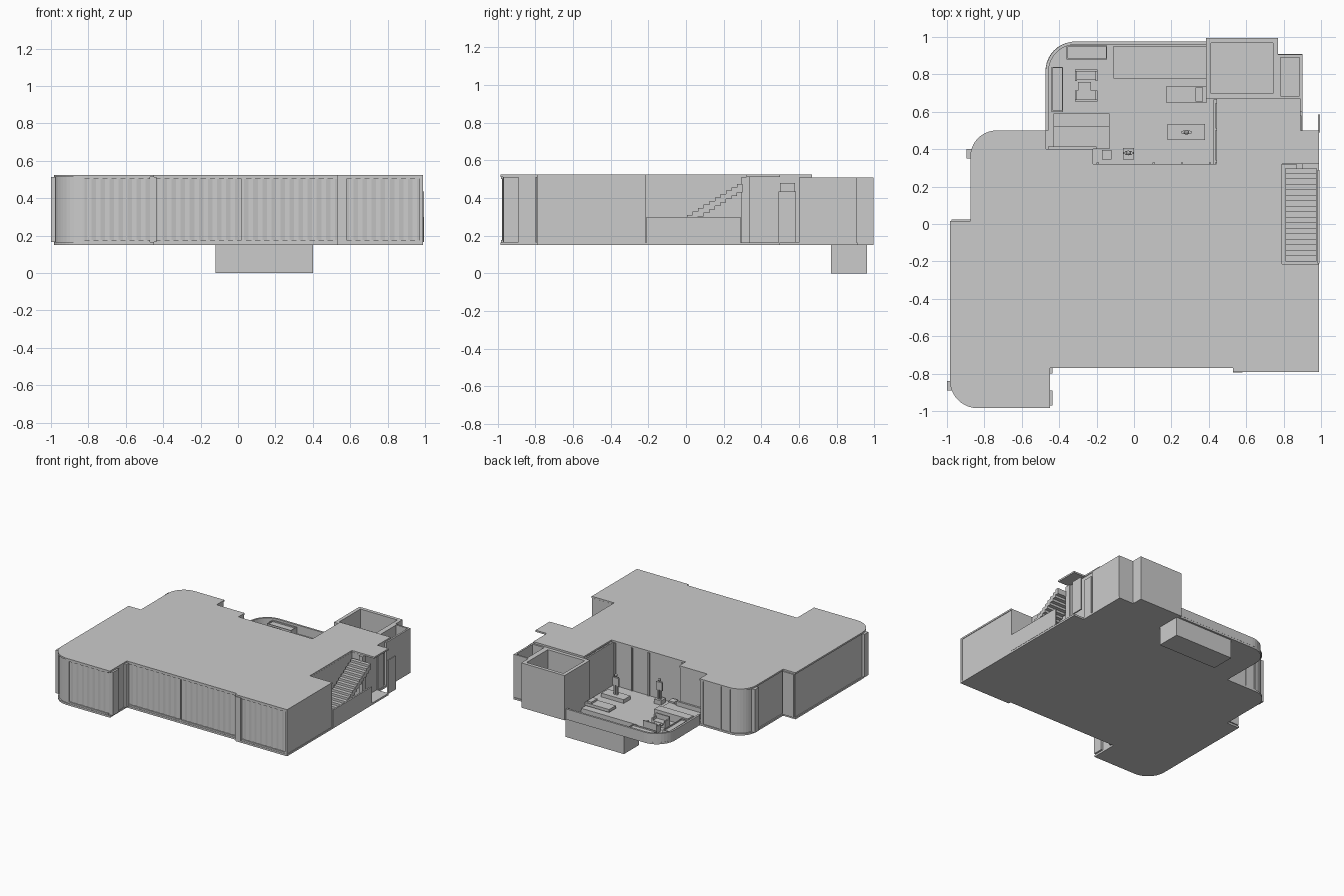
import bpy, bmesh, math
from mathutils import Vector

if "Cube" in bpy.data.objects:
    bpy.data.objects.remove(bpy.data.objects["Cube"])


def make(name, bm):
    bmesh.ops.recalc_face_normals(bm, faces=bm.faces)
    me = bpy.data.meshes.new(name)
    bm.to_mesh(me)
    bm.free()
    ob = bpy.data.objects.new(name, me)
    bpy.context.collection.objects.link(ob)
    return ob


def add_box(bm, x0, x1, y0, y1, z0, z1):
    vs = bmesh.ops.create_cube(bm, size=1)["verts"]
    for v in vs:
        v.co = Vector(((x0 + x1) / 2 + v.co.x * (x1 - x0),
                       (y0 + y1) / 2 + v.co.y * (y1 - y0),
                       (z0 + z1) / 2 + v.co.z * (z1 - z0)))


def boxes(name, *dims):
    bm = bmesh.new()
    for d in dims:
        add_box(bm, *d)
    return make(name, bm)


def rounded(pts, closed=True, n=10):
    """Points (x, y) or (x, y, radius); right-angled corners become arcs."""
    out = []
    for i, p in enumerate(pts):
        c = Vector(p[:2])
        if len(p) == 2:
            out.append(c)
            continue
        r = p[2]
        u = (Vector(pts[i - 1][:2]) - c).normalized()
        v = (Vector(pts[(i + 1) % len(pts)][:2]) - c).normalized()
        m = c + u * r + v * r
        for k in range(n + 1):
            a = math.pi / 2 * k / n
            out.append(m - u * r * math.sin(a) - v * r * math.cos(a))
    return out


def slab(name, pts, z0, z1):
    bm = bmesh.new()
    f = bm.faces.new([bm.verts.new((p.x, p.y, z0)) for p in rounded(pts)])
    g = bmesh.ops.extrude_face_region(bm, geom=[f])["geom"]
    for v in g:
        if isinstance(v, bmesh.types.BMVert):
            v.co.z = z1
    return make(name, bm)


def wall(name, path, z0, z1, t):
    bm = bmesh.new()
    lo = [bm.verts.new((p[0], p[1], z0)) for p in path]
    hi = [bm.verts.new((p[0], p[1], z1)) for p in path]
    for i in range(len(path) - 1):
        bm.faces.new((lo[i], lo[i + 1], hi[i + 1], hi[i]))
    ob = make(name, bm)
    m = ob.modifiers.new("thickness", "SOLIDIFY")
    m.thickness, m.offset, m.use_even_offset = t, 0, True
    return ob


def curtain(name, x0, x1, y):
    n = int((x1 - x0) / 0.012)
    path = [(x0 + (x1 - x0) * i / n, y + 0.003 * math.sin(i * math.pi / 2))
            for i in range(n + 1)]
    wall(name, path, F, C, 0.003)
    boxes(name + "_rails", (x0, x1, y - 0.01, y + 0.008, F, F + 0.012),
          (x0, x1, y - 0.01, y + 0.008, C - 0.01, C))


def open_box(name, x0, x1, y0, y1, z0, z1, t, base=0.01):
    boxes(name, (x0, x1, y0, y0 + t, z0, z1), (x0, x1, y1 - t, y1, z0, z1),
          (x0, x0 + t, y0 + t, y1 - t, z0, z1), (x1 - t, x1, y0 + t, y1 - t, z0, z1),
          (x0 + t, x1 - t, y0 + t, y1 - t, z0, z0 + base))


F, C = 0.165, 0.512          # floor and ceiling heights

# Roof slab and floor slab share the west and south outline
west = [(-0.47, 0.5), (-0.875, 0.5, 0.14), (-0.875, 0.015), (-0.985, 0.015),
        (-0.985, -0.985, 0.15), (-0.45, -0.985), (-0.45, -0.77), (0.53, -0.77),
        (0.53, -0.79), (0.99, -0.79)]
slab("roof", west + [(0.99, -0.215), (0.79, -0.215), (0.79, 0.32), (0.99, 0.32),
     (0.99, 0.5), (0.89, 0.5), (0.89, 0.67), (0.44, 0.67), (0.44, 0.32),
     (-0.22, 0.32), (-0.22, 0.4), (-0.47, 0.4)], C, 0.525)
floor = slab("floor", west + [(0.99, 0.5), (0.9, 0.5), (0.9, 0.91), (0.77, 0.91),
             (0.77, 0.99), (0.39, 0.99), (0.39, 0.975), (-0.475, 0.975, 0.16)], 0.15, F)

# Pool opening in the floor, basin hanging below
cut = boxes("pool_cutter", (-0.11, 0.39, 0.78, 0.95, 0.1, 0.3))
cut.hide_render = True
cut.hide_viewport = False
mod = floor.modifiers.new("pool_hole", "BOOLEAN")
mod.object, mod.operation, mod.solver = cut, "DIFFERENCE", "EXACT"
bpy.context.view_layer.objects.active = floor
bpy.ops.object.modifier_apply(modifier="pool_hole")
bpy.data.objects.remove(cut)
open_box("pool_basin", -0.12, 0.4, 0.77, 0.96, 0.0, 0.15, 0.01)

# Outer walls
wall("outer_wall", rounded([(0.98, -0.78), (0.98, -0.22), (0.785, -0.22), (0.785, 0.325),
     (0.88, 0.325), (0.88, 0.66), (0.43, 0.66), (0.43, 0.312), (-0.23, 0.312),
     (-0.23, 0.39), (-0.48, 0.39), (-0.48, 0.488), (-0.86, 0.488, 0.13), (-0.86, 0.007),
     (-0.972, 0.007), (-0.972, -0.972, 0.14), (-0.82, -0.972)]), F, C, 0.012)
wall("front_return_wall", [(-0.46, -0.972), (-0.46, -0.757)], F, C, 0.012)

# Front curtains behind the glazing line, with rails
curtain("bay_curtain", -0.82, -0.47, -0.972)
curtain("front_curtain", -0.44, 0.53, -0.757)
curtain("right_curtain", 0.58, 0.97, -0.777)
boxes("front_mullion", (0.02, 0.03, -0.768, -0.75, F, C))

# Piers that stand proud of the facade
boxes("facade_piers", (0.53, 0.58, -0.795, -0.75, F, C), (-0.48, -0.435, -0.97, -0.89, F, C),
      (-0.46, -0.435, -0.8, -0.765, F, C), (-1.0, -0.975, -0.89, -0.84, F, C),
      (-0.895, -0.865, 0.35, 0.4, F, C), (-0.975, -0.875, 0.005, 0.025, F, C),
      (0.87, 0.9, 0.295, 0.34, F, C), (0.97, 0.99, -0.79, -0.77, F, C))

# Window frames on the terrace side and the rounded corners
frames = [(x, x + 0.012, 0.316, 0.328, F, C) for x in (-0.2, 0.1, 0.25, 0.4)]
frames += [(0.434, 0.446, y, y + 0.012, F, C) for y in (0.33, 0.5, 0.645)]
frames += [(x, x + 0.012, 0.49, 0.5, F, C) for x in (-0.74, -0.66, -0.5)]
boxes("window_frames", *frames)

# Stair flight with side wall
N = 17
steps = []
for i in range(N):
    y = -0.2 + 0.5 * i / N
    z = F + 0.31 * (i + 1) / N
    steps.append((0.81, 0.975, y, y + 0.5 / N, max(F, z - 0.045), z))
boxes("stairs", *steps)
boxes("stair_side_wall", (0.98, 0.992, -0.21, 0.29, F, 0.3))

# Entrance porch under the roof overhang
boxes("porch_door", (0.985, 0.995, 0.49, 0.585, F, 0.435))
boxes("porch_panels", (0.88, 0.895, 0.5, 0.58, F, 0.48), (0.88, 0.9, 0.6, 0.67, F, 0.51))

# Open-topped tower rooms
open_box("tower", 0.385, 0.77, 0.67, 0.995, 0.15, 0.51, 0.028, 0.015)
open_box("side_tower", 0.77, 0.9, 0.67, 0.905, 0.15, 0.51, 0.014, 0.015)

# Terrace parapet with rounded corner
wall("terrace_parapet", rounded([(-0.465, 0.5), (-0.465, 0.968, 0.155), (0.39, 0.968)]),
     F, 0.235, 0.016)

# Planters, corner sofa and deck furniture
open_box("back_planter", -0.36, -0.145, 0.88, 0.955, F, 0.22, 0.006, 0.045)
open_box("side_planter", -0.44, -0.38, 0.6, 0.84, F, 0.22, 0.006, 0.045)
boxes("corner_sofa", (-0.43, -0.2, 0.41, 0.52, F, 0.205), (-0.43, -0.13, 0.52, 0.59, F, 0.225),
      (-0.2, -0.13, 0.4, 0.52, F, 0.205), (-0.46, -0.2, 0.4, 0.415, F, 0.24))


def chair(name, x, y, s):
    boxes(name, (x - 0.06, x + 0.06, y - 0.025, y + 0.03, F, 0.2),
          (x - 0.06, x + 0.06, min(y + s * 0.02, y + s * 0.03), max(y + s * 0.02, y + s * 0.03), F, 0.24),
          (x - 0.06, x - 0.05, y - 0.03, y + 0.03, F, 0.22),
          (x + 0.05, x + 0.06, y - 0.03, y + 0.03, F, 0.22))


chair("armchair_back", -0.255, 0.795, 1)
chair("armchair_front", -0.255, 0.685, -1)
boxes("coffee_table", (-0.3, -0.23, 0.715, 0.76, 0.19, 0.197), (-0.28, -0.25, 0.73, 0.745, F, 0.19))
boxes("sun_lounger", (0.17, 0.39, 0.65, 0.735, 0.172, 0.195), (0.33, 0.37, 0.655, 0.73, 0.195, 0.21),
      (0.19, 0.2, 0.66, 0.725, F, 0.172), (0.36, 0.37, 0.66, 0.725, F, 0.172))
boxes("day_bed", (0.18, 0.38, 0.45, 0.535, F, 0.195))
boxes("stools", (-0.17, -0.12, 0.345, 0.395, F, 0.215), (-0.06, 0.0, 0.345, 0.405, F, 0.2))


# Simple standing figures
def figure(name, x, y, z):
    bm = bmesh.new()
    for s in (-1, 1):
        add_box(bm, x + s * 0.01 - 0.006, x + s * 0.01 + 0.006, y - 0.007, y + 0.007, z, z + 0.075)
        add_box(bm, x + s * 0.023 - 0.004, x + s * 0.023 + 0.004, y - 0.006, y + 0.006, z + 0.07, z + 0.135)
    add_box(bm, x - 0.019, x + 0.019, y - 0.01, y + 0.01, z + 0.075, z + 0.138)
    vs = bmesh.ops.create_icosphere(bm, subdivisions=2, radius=0.013)["verts"]
    bmesh.ops.translate(bm, verts=vs, vec=(x, y, z + 0.153))
    make(name, bm)


figure("figure_by_day_bed", 0.28, 0.49, 0.195)
figure("figure_by_wall", -0.03, 0.38, 0.2)
